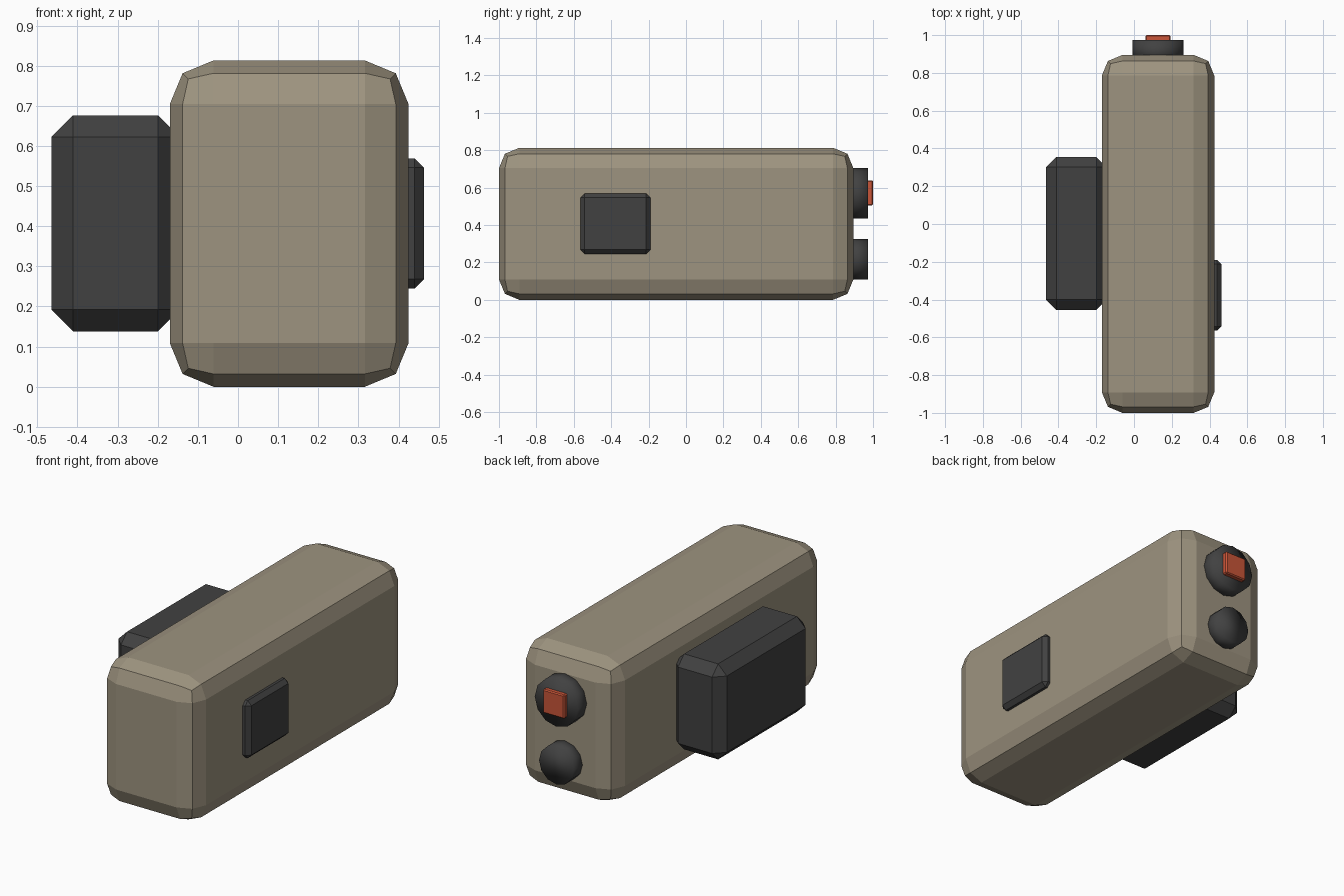
import bpy, bmesh, math
from mathutils import Matrix, Vector

if "Cube" in bpy.data.objects:
    bpy.data.objects.remove(bpy.data.objects["Cube"])


def material(name, rgb):
    m = bpy.data.materials.new(name)
    m.diffuse_color = (*rgb, 1)
    m.use_nodes = True
    m.node_tree.nodes["Principled BSDF"].inputs["Base Color"].default_value = m.diffuse_color
    return m


TAN = material("tan_casing", (0.34, 0.295, 0.215))
DARK = material("dark_grey", (0.053, 0.053, 0.053))
RED = material("orange_red", (0.58, 0.09, 0.04))


def finish(name, bm, mat):
    bmesh.ops.recalc_face_normals(bm, faces=bm.faces)
    me = bpy.data.meshes.new(name)
    bm.to_mesh(me)
    bm.free()
    me.materials.append(mat)
    ob = bpy.data.objects.new(name, me)
    bpy.context.collection.objects.link(ob)
    return ob


def box(name, lo, hi, bevel, segments, mat):
    """Bevelled box between two corners."""
    lo, hi = Vector(lo), Vector(hi)
    bm = bmesh.new()
    bmesh.ops.create_cube(bm, size=1, matrix=Matrix.Translation((lo + hi) / 2)
                          @ Matrix.Diagonal((*(hi - lo), 1)))
    bmesh.ops.bevel(bm, geom=bm.edges[:], offset=bevel, segments=segments,
                    profile=0.5, affect='EDGES')
    return finish(name, bm, mat)


def knob(name, x, z, radius, y0, y1, mat):
    """Soft-shaded cylinder pointing backwards."""
    bm = bmesh.new()
    bmesh.ops.create_cone(bm, cap_ends=True, segments=12, radius1=radius, radius2=radius,
                          depth=y1 - y0, matrix=Matrix.Translation((x, (y0 + y1) / 2, z))
                          @ Matrix.Rotation(math.pi / 2, 4, 'X'))
    for f in bm.faces:
        f.smooth = True
    return finish(name, bm, mat)


# main casing
box("casing", (-0.17, -1.0, 0.0), (0.425, 0.895, 0.813), 0.109, 2, TAN)
# side blocks
box("left_block", (-0.465, -0.455, 0.138), (-0.145, 0.355, 0.676), 0.054, 1, DARK)
box("right_block", (0.37, -0.565, 0.245), (0.463, -0.19, 0.569), 0.023, 1, DARK)
# rear knobs and button
knob("upper_knob", 0.127, 0.57, 0.135, 0.86, 0.973, DARK)
knob("lower_knob", 0.127, 0.218, 0.108, 0.86, 0.973, DARK)
box("button", (0.06, 0.95, 0.505), (0.194, 1.0, 0.639), 0.006, 1, RED)
